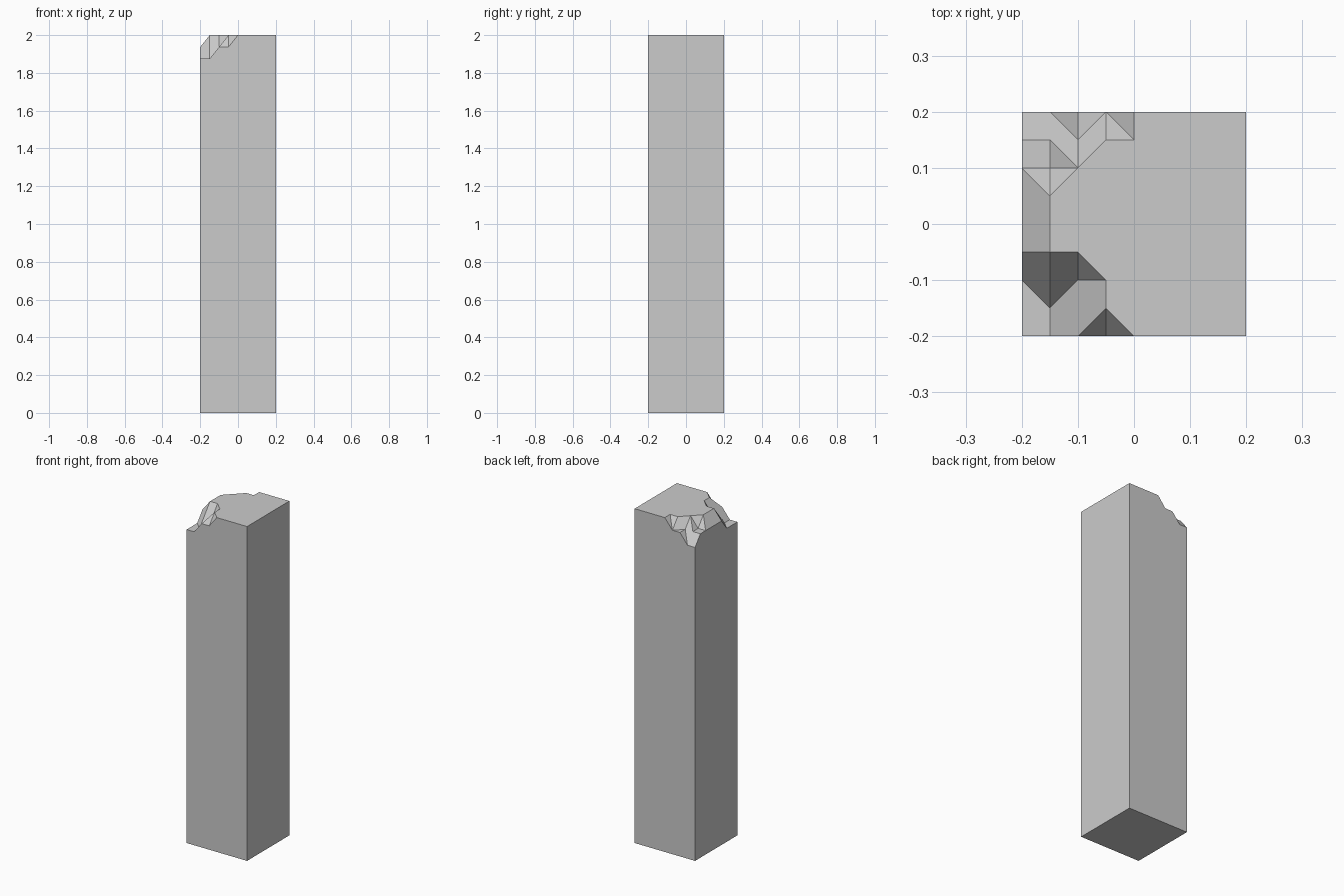
import bpy, bmesh, math

if "Cube" in bpy.data.objects:
    bpy.data.objects.remove(bpy.data.objects["Cube"])

CELL, STEP, HEIGHT, N = 0.05, 0.0625, 2.0, 8

# Chipped top: how many steps each grid point sits below the full height,
# rows from front to back, columns from the left edge (the rest is 0)
DROPS = ["2211", "2210", "2110", "1000", "1000", "1000", "1100", "1110", "2211"]
# Cells (column, row) whose crease runs front-left to back-right
RISING = {(1, 1), (2, 0), (1, 5), (2, 6), (2, 7)}

bm = bmesh.new()
grid = {}
for j, row in enumerate(DROPS):
    for i, drop in enumerate(row.ljust(N + 1, "0")):
        grid[i, j] = bm.verts.new((i * CELL - 0.2, j * CELL - 0.2,
                                   HEIGHT - int(drop) * STEP))
for i in range(N):
    for j in range(N):
        a, b, c, d = (grid[k] for k in ((i, j), (i + 1, j), (i + 1, j + 1), (i, j + 1)))
        tris = [(a, b, c), (a, c, d)] if (i, j) in RISING else [(a, b, d), (b, c, d)]
        for t in tris:
            bm.faces.new(t)

# Shaft: pull the rim straight down to the ground and close the base
rim = [e for e in bm.edges if e.is_boundary]
out = bmesh.ops.extrude_edge_only(bm, edges=rim)["geom"]
for v in out:
    if isinstance(v, bmesh.types.BMVert):
        v.co.z = 0
bmesh.ops.holes_fill(bm, edges=[e for e in bm.edges if e.is_boundary], sides=0)

# Merge coplanar faces into clean facets
bmesh.ops.recalc_face_normals(bm, faces=bm.faces[:])
bmesh.ops.dissolve_limit(bm, angle_limit=math.radians(1),
                         verts=bm.verts[:], edges=bm.edges[:])
bmesh.ops.recalc_face_normals(bm, faces=bm.faces[:])

mesh = bpy.data.meshes.new("broken_pillar")
bm.to_mesh(mesh)
bm.free()
bpy.context.collection.objects.link(bpy.data.objects.new("broken_pillar", mesh))
